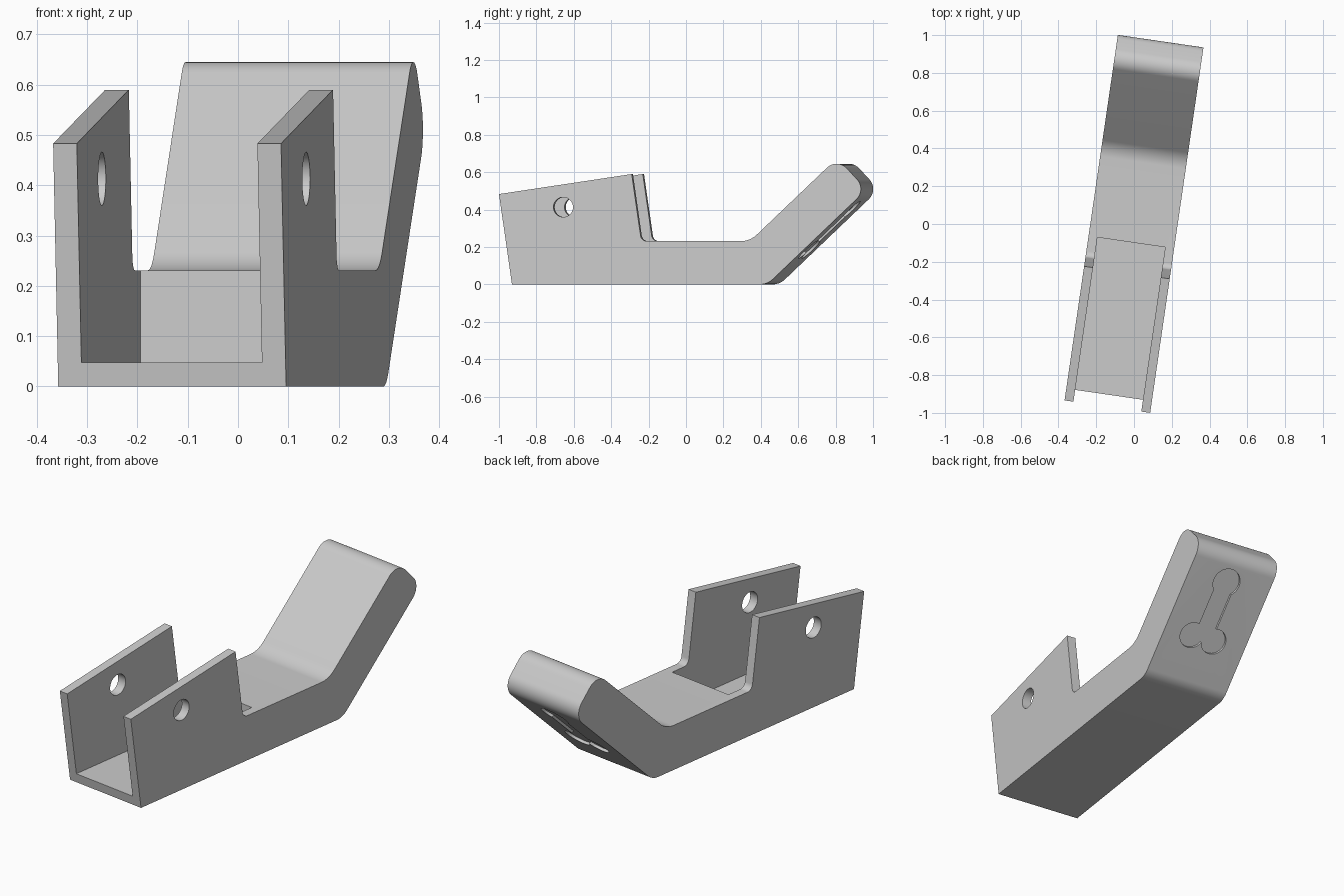
import bpy, bmesh, math
from mathutils import Vector, Matrix

if "Cube" in bpy.data.objects:
    bpy.data.objects.remove(bpy.data.objects["Cube"])

HALF = 0.229          # half width of the body
WALL = 0.0475         # cheek wall thickness
YAW = math.radians(-8.3)
ARM = math.radians(43.3)

grey = bpy.data.materials.new("light_grey")
grey.diffuse_color = (0.6, 0.6, 0.6, 1)
grey.use_nodes = True
grey.node_tree.nodes["Principled BSDF"].inputs["Base Color"].default_value = grey.diffuse_color


def fillet(corners, steps=12):
    """Round each (v, z, radius) corner of a closed profile."""
    out = []
    n = len(corners)
    for i, (a, b, r) in enumerate(corners):
        p = Vector((a, b))
        if r == 0:
            out.append(p)
            continue
        d0 = (Vector(corners[i - 1][:2]) - p).normalized()
        d1 = (Vector(corners[(i + 1) % n][:2]) - p).normalized()
        half = d0.angle(d1) / 2
        c = p + (d0 + d1).normalized() * (r / math.sin(half))
        t = r / math.tan(half)
        s0, s1 = p + d0 * t - c, p + d1 * t - c
        sweep = s0.angle_signed(s1)
        a0 = math.atan2(s0.y, s0.x)
        for k in range(steps + 1):
            ang = a0 - sweep * k / steps
            out.append(c + Vector((math.cos(ang), math.sin(ang))) * r)
    return out


def prism(name, ring_a, ring_b):
    """Solid between two matching rings of 3D points."""
    bm = bmesh.new()
    va = [bm.verts.new(p) for p in ring_a]
    vb = [bm.verts.new(p) for p in ring_b]
    n = len(va)
    bm.faces.new(va)
    bm.faces.new(vb[::-1])
    for i in range(n):
        j = (i + 1) % n
        bm.faces.new((va[j], va[i], vb[i], vb[j]))
    bmesh.ops.recalc_face_normals(bm, faces=bm.faces)
    mesh = bpy.data.meshes.new(name)
    bm.to_mesh(mesh)
    bm.free()
    ob = bpy.data.objects.new(name, mesh)
    bpy.context.collection.objects.link(ob)
    mesh.materials.append(grey)
    return ob


def side_prism(name, pts, half):
    """Extrude a side profile across the width."""
    return prism(name, [(-half, p[0], p[1]) for p in pts],
                 [(half, p[0], p[1]) for p in pts])


# Body: raised front cheeks, flat middle and upturned rounded arm
profile = fillet([
    (-0.907, 0, 0), (0.473, 0, 0.1), (1.009, 0.507, 0.075), (0.850, 0.676, 0.075),
    (0.379, 0.231, 0.13), (-0.208, 0.231, 0.035), (-0.260, 0.590, 0), (-0.977, 0.483, 0)])
body = side_prism("bracket_body", profile, HALF)

# Channel between the cheeks
channel = side_prism("channel_cutter",
                     [(-1.2, 0.048), (-0.098, 0.048), (-0.098, 0.9), (-1.2, 0.9)], HALF - WALL)

# Pin hole through both cheeks
hole = side_prism("pin_hole_cutter",
                  [(-0.630 + 0.053 * math.cos(math.tau * k / 40),
                    0.413 + 0.053 * math.sin(math.tau * k / 40)) for k in range(40)], 0.5)


# Shallow slot recess under the arm: one round end, a shaft and two round lobes
def arc(cu, cs, r, a0, a1, steps=20):
    return [(cu + r * math.cos(a0 + (a1 - a0) * k / steps),
             cs + r * math.sin(a0 + (a1 - a0) * k / steps)) for k in range(steps + 1)]


shaft, top_s, top_r, lobe_u, lobe_s, lobe_r = 0.05, 0.574, 0.072, 0.062, 0.268, 0.066
a_top = math.acos(shaft / top_r)
a_in = math.acos((shaft - lobe_u) / lobe_r)
a_mid = math.pi + math.acos(lobe_u / lobe_r)
right = arc(0, top_s, top_r, math.pi / 2, -a_top)
right += arc(lobe_u, lobe_s, lobe_r, a_in, a_mid - math.tau)
outline = right + [(-u, s) for u, s in right[-2:0:-1]]


def under_arm(u, s, lift):
    return (u + 0.01,
            0.473 + s * math.cos(ARM) + lift * math.sin(ARM),
            s * math.sin(ARM) - lift * math.cos(ARM))


recess = prism("recess_cutter", [under_arm(u, s, -0.014) for u, s in outline],
               [under_arm(u, s, 0.03) for u, s in outline])

# Cut everything, then remove the cutters
bpy.context.view_layer.objects.active = body
body.select_set(True)
for cutter in (channel, hole, recess):
    cutter.hide_render = True
    mod = body.modifiers.new("cut", 'BOOLEAN')
    mod.operation = 'DIFFERENCE'
    mod.solver = 'EXACT'
    mod.object = cutter
    bpy.ops.object.modifier_apply(modifier=mod.name)
    bpy.data.objects.remove(cutter, do_unlink=True)

# Turn the part slightly and smooth the rounded corners
body.data.transform(Matrix.Rotation(YAW, 4, 'Z'))
bpy.ops.object.select_all(action='DESELECT')
body.select_set(True)
bpy.ops.object.shade_smooth_by_angle(angle=math.radians(30))
